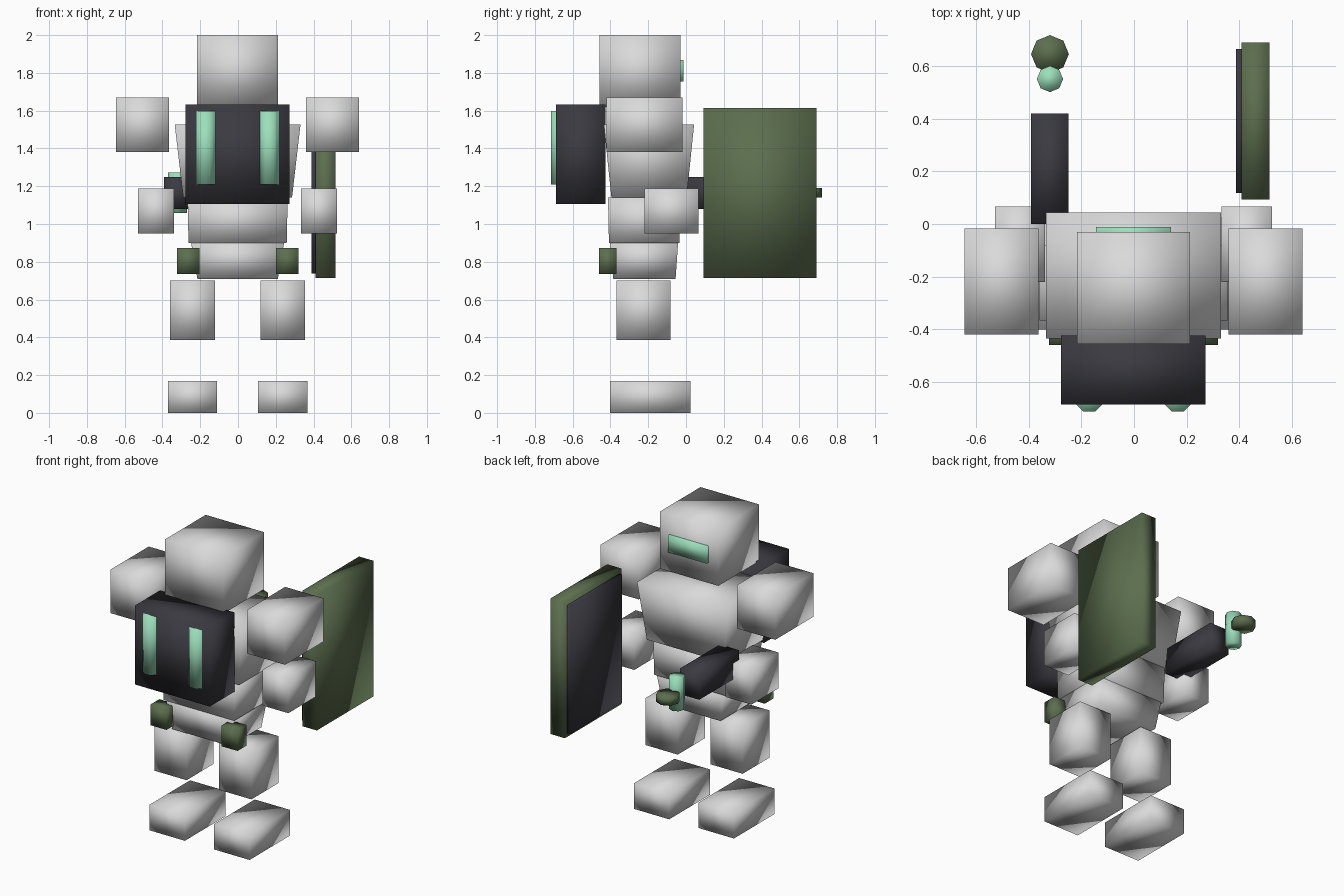
import bpy, bmesh, math

if "Cube" in bpy.data.objects:
    bpy.data.objects.remove(bpy.data.objects["Cube"])


def material(name, rgb):
    m = bpy.data.materials.new(name)
    m.diffuse_color = (*rgb, 1)
    m.use_nodes = True
    m.node_tree.nodes["Principled BSDF"].inputs["Base Color"].default_value = m.diffuse_color
    return m


WHITE = material("armour_grey", (0.70, 0.70, 0.70))
DARK = material("charcoal", (0.042, 0.042, 0.052))
GREEN = material("olive_green", (0.107, 0.156, 0.076))
MINT = material("mint_glow", (0.33, 0.74, 0.50))


def finish(bm, name, mat):
    bmesh.ops.recalc_face_normals(bm, faces=bm.faces)
    for f in bm.faces:
        f.smooth = True
    me = bpy.data.meshes.new(name)
    bm.to_mesh(me)
    bm.free()
    me.materials.append(mat)
    ob = bpy.data.objects.new(name, me)
    bpy.context.collection.objects.link(ob)
    return ob


def box(name, mat, x, y, z, bottom=None):
    """Block from min/max ranges; bottom gives other x and y ranges for the lower face."""
    bm = bmesh.new()
    bmesh.ops.create_cube(bm, size=2)
    bx, by = bottom or (x, y)
    for v in bm.verts:
        rx, ry = (x, y) if v.co.z > 0 else (bx, by)
        v.co = (rx[v.co.x > 0], ry[v.co.y > 0], z[v.co.z > 0])
    return finish(bm, name, mat)


def drum(name, mat, cx, cy, z, r, turn=0.0):
    """Upright eight-sided cylinder."""
    bm = bmesh.new()
    bmesh.ops.create_cone(bm, cap_ends=True, segments=8, radius1=r, radius2=r, depth=2)
    for v in bm.verts:
        a = math.atan2(v.co.y, v.co.x) + turn
        v.co = (cx + r * math.cos(a), cy + r * math.sin(a), z[v.co.z > 0])
    return finish(bm, name, mat)


MID = -0.002  # symmetry plane of the body


def pair(name, mat, x, y, z):
    box("right_" + name, mat, (MID + x[0], MID + x[1]), y, z)
    box("left_" + name, mat, (MID - x[1], MID - x[0]), y, z)


# Head and visor
box("head", WHITE, (-0.217, 0.213), (-0.457, -0.03), (1.62, 2.0))
box("visor", MINT, (-0.145, 0.141), (-0.06, -0.012), (1.755, 1.867))

# Body, tapering downward
box("chest", WHITE, (-0.335, 0.331), (-0.435, 0.043), (1.14, 1.527),
    ((-0.29, 0.286), (-0.395, 0.003)))
box("abdomen", WHITE, (-0.267, 0.263), (-0.413, -0.03), (0.90, 1.14),
    ((-0.262, 0.258), (-0.408, -0.034)))
box("pelvis", WHITE, (-0.248, 0.244), (-0.402, -0.042), (0.71, 0.90),
    ((-0.215, 0.211), (-0.385, -0.055)))

# Limbs and hip pods
pair("shoulder", WHITE, (0.362, 0.643), (-0.42, -0.018), (1.38, 1.67))
pair("forearm", WHITE, (0.336, 0.527), (-0.22, 0.067), (0.95, 1.187))
pair("thigh", WHITE, (0.12, 0.358), (-0.367, -0.082), (0.387, 0.70))
pair("foot", WHITE, (0.108, 0.369), (-0.402, 0.025), (0.0, 0.17))
pair("hip_pod", GREEN, (0.203, 0.321), (-0.46, -0.367), (0.735, 0.873))

# Backpack with glowing tubes
box("backpack", DARK, (-0.277, 0.273), (-0.687, -0.425), (1.105, 1.632))
for side, sx in (("left", -1), ("right", 1)):
    drum(side + "_backpack_tube", MINT, MID + sx * 0.168, -0.661, (1.21, 1.597),
         0.058, math.pi / 8)

# Hand weapon
box("weapon_body", DARK, (-0.392, -0.249), (0.0, 0.42), (1.08, 1.25))
drum("weapon_cell", MINT, -0.32, 0.552, (1.057, 1.273), 0.05)
drum("weapon_muzzle", GREEN, -0.32, 0.647, (1.14, 1.19), 0.072)

# Shield
box("shield", GREEN, (0.409, 0.516), (0.093, 0.69), (0.713, 1.615))
box("shield_lining", DARK, (0.388, 0.42), (0.118, 0.666), (0.737, 1.59))
